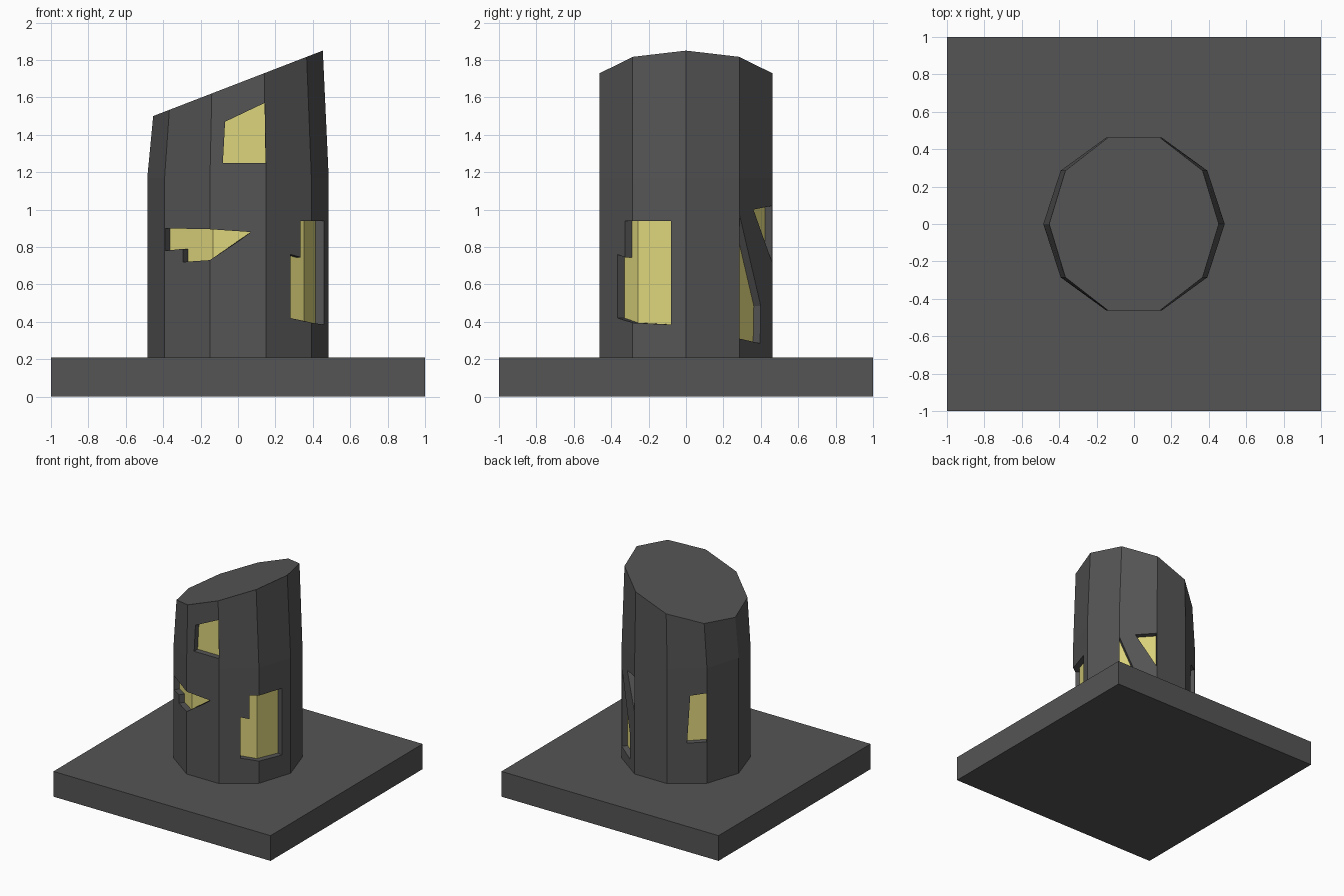
import bpy, bmesh, math
from mathutils import Vector

if "Cube" in bpy.data.objects:
    bpy.data.objects.remove(bpy.data.objects["Cube"])

R, N, DEPTH = 0.485, 10, 0.048


def material(name, rgb):
    m = bpy.data.materials.new(name)
    m.diffuse_color = (*rgb, 1)
    m.use_nodes = True
    m.node_tree.nodes["Principled BSDF"].inputs["Base Color"].default_value = m.diffuse_color
    return m


def finish(bm, name, mat=None):
    bmesh.ops.recalc_face_normals(bm, faces=bm.faces)
    me = bpy.data.meshes.new(name)
    bm.to_mesh(me)
    bm.free()
    ob = bpy.data.objects.new(name, me)
    bpy.context.collection.objects.link(ob)
    if mat:
        me.materials.append(mat)
    return ob


def corner(k):
    a = 2 * math.pi * k / N
    return Vector((R * math.cos(a), R * math.sin(a), 0))


def facet_point(k, t, z, offset):
    """Point on wall facet k, pushed in or out; creases (t = 0 or 1) move radially."""
    p = corner(k).lerp(corner(k + 1), t)
    half = math.pi / N
    if t in (0, 1):
        p += corner(k + t).normalized() * offset / math.cos(half)
    else:
        a = half * (2 * k + 1)
        p += Vector((math.cos(a), math.sin(a), 0)) * offset
    p.z = z
    return p


charcoal = material("charcoal", (0.09, 0.09, 0.09))
yellow = material("window_yellow", (0.72, 0.66, 0.2))

# Square base slab
bm = bmesh.new()
bmesh.ops.create_cube(bm, size=1)
for v in bm.verts:
    v.co = (v.co.x * 2, v.co.y * 2, (v.co.z + 0.5) * 0.21)
finish(bm, "base", charcoal)

# Ten-sided tower, narrowing in x near its slanted top
bm = bmesh.new()
rings = [[], [], []]
for k in range(N):
    c = corner(k)
    tx = c.x * 0.935
    rings[0].append(bm.verts.new((c.x, c.y, 0.2)))
    rings[1].append(bm.verts.new((c.x, c.y, 1.17)))
    rings[2].append(bm.verts.new((tx, c.y, 1.675 + 0.386 * tx)))
for lo, hi in zip(rings, rings[1:]):
    for k in range(N):
        j = (k + 1) % N
        bm.faces.new((lo[k], lo[j], hi[j], hi[k]))
bm.faces.new(rings[0])
bm.faces.new(rings[2])
tower = finish(bm, "tower", charcoal)

# Windows: each a dictionary of facet -> outline as (fraction across facet, height)
windows = {
    "upper_front_window": {7: [(.23, 1.25), (.99, 1.25), (.974, 1.57), (.27, 1.47)]},
    "left_front_window": {
        6: [(1, .895), (.01, .90), (.01, .78), (.40, .79), (.40, .72), (1, .73)],
        7: [(1 - 1, .895), (0, .73), (.73, .88)]},
    "right_front_window": {
        8: [(.54, .42), (1, .395), (1, .94), (.765, .94), (.765, .745), (.54, .76)],
        9: [(0, .395), (.72, .385), (.72, .94), (0, .94)]},
    "back_slit_window": {1: [(.01, .31), (.63, .285), (.65, .485), (.01, .97)]},
    "back_triangle_window": {1: [(.43, 1.0), (.99, .72), (.99, 1.02)]},
    "back_left_window": {3: [(.5, .545), (.99, .555), (.99, .96), (.58, .94)]},
}

cut = bmesh.new()
for name, parts in windows.items():
    # Yellow pane just in front of the recess floor
    pane = bmesh.new()
    for k, pts in parts.items():
        pane.faces.new([pane.verts.new(facet_point(k, t, z, 0.002 - DEPTH)) for t, z in pts])
    bmesh.ops.remove_doubles(pane, verts=pane.verts, dist=1e-4)
    finish(pane, name, yellow)

    # Recess cutter: inner and outer copies of the outline joined by side walls
    cache, edges = {}, {}

    def vert(k, t, z, off):
        p = facet_point(k, t, z, off)
        key = tuple(round(c, 4) + 0.0 for c in p)
        if key not in cache:
            cache[key] = cut.verts.new(p)
        return cache[key]

    for k, pts in parts.items():
        inner = [vert(k, t, z, -DEPTH) for t, z in pts]
        outer = [vert(k, t, z, 0.02) for t, z in pts]
        cut.faces.new(inner)
        cut.faces.new(outer)
        for i in range(len(pts)):
            j = (i + 1) % len(pts)
            quad = (inner[i], inner[j], outer[j], outer[i])
            edges.setdefault(frozenset(quad), []).append(quad)
    for quads in edges.values():
        if len(quads) == 1:      # skip the shared crease
            cut.faces.new(quads[0])
cutter = finish(cut, "window_cutter", charcoal)
cutter.hide_render = True

# Carve the recesses
mod = tower.modifiers.new("recesses", "BOOLEAN")
mod.operation = "DIFFERENCE"
mod.solver = "EXACT"
mod.object = cutter
bpy.context.view_layer.objects.active = tower
bpy.ops.object.modifier_apply(modifier=mod.name)
bpy.data.objects.remove(cutter)
